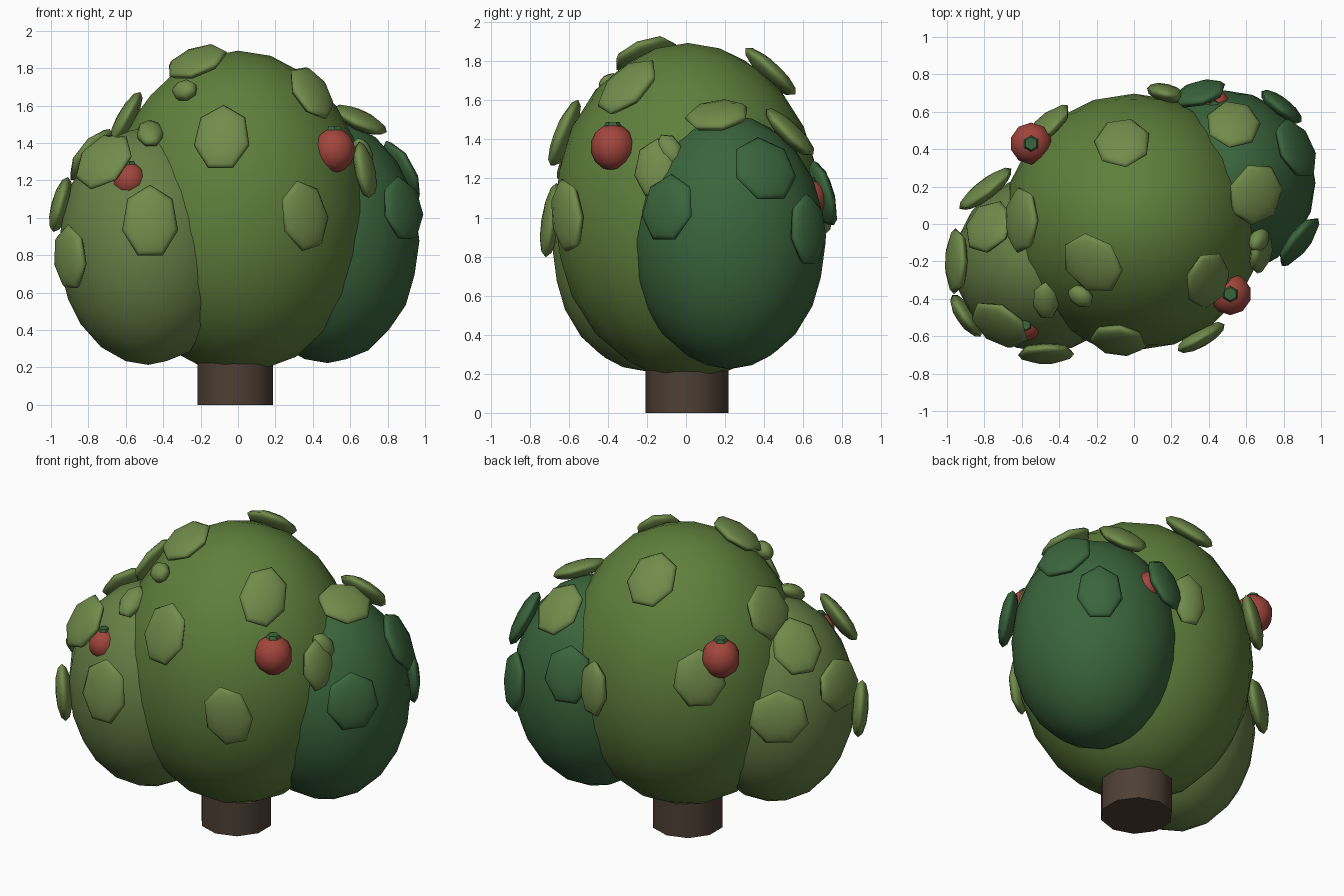
import bpy, math
from mathutils import Vector, Matrix

if "Cube" in bpy.data.objects:
    bpy.data.objects.remove(bpy.data.objects["Cube"])


def mat(name, rgb):
    m = bpy.data.materials.new(name)
    m.diffuse_color = (*rgb, 1)
    m.use_nodes = True
    m.node_tree.nodes["Principled BSDF"].inputs["Base Color"].default_value = m.diffuse_color
    return m


GREEN = mat("green", (0.115, 0.215, 0.045))
LIGHT = mat("light_green", (0.135, 0.215, 0.06))
DARK = mat("dark_green", (0.042, 0.13, 0.045))
LEAF = mat("leaf_green", (0.165, 0.26, 0.07))
RED = mat("berry_red", (0.36, 0.06, 0.045))
BARK = mat("bark", (0.075, 0.05, 0.035))


def finish(name, material, angle=60):
    ob = bpy.context.object
    ob.name = name
    ob.data.materials.append(material)
    bpy.ops.object.shade_smooth_by_angle(angle=math.radians(angle))
    return ob


# Foliage masses: centre, radii
MASSES = {
    "main": ((0, 0.01, 1.03), (0.69, 0.68, 0.855), GREEN),
    "left": ((-0.48, -0.21, 0.85), (0.475, 0.47, 0.63), LIGHT),
    "right": ((0.48, 0.22, 0.875), (0.485, 0.49, 0.645), DARK),
}
for key, (c, r, m) in MASSES.items():
    bpy.ops.mesh.primitive_ico_sphere_add(subdivisions=3, radius=1.01, location=c)
    bpy.context.object.scale = r
    finish("foliage_" + key, m)

# Trunk
bpy.ops.mesh.primitive_cylinder_add(vertices=10, radius=0.213, depth=0.6, location=(-0.015, 0.005, 0.3))
finish("trunk", BARK, 40)


# Leaf pads lying on the surface of a foliage mass
def leaf(i, key, pos, w, l, roll=0, m=LEAF, lift=1.045):
    c, r, _ = MASSES[key]
    c = Vector(c)
    d = Vector(pos) - c
    k = Vector([d[j] / r[j] for j in range(3)]).length
    p = c + d * (lift / k)
    n = Vector([d[j] / r[j] ** 2 for j in range(3)]).normalized()
    side = Vector((0, 0, 1)).cross(n).normalized()
    rot = Matrix((side, n.cross(side), n)).transposed().to_4x4()
    bpy.ops.mesh.primitive_uv_sphere_add(segments=7, ring_count=6, radius=0.5)
    ob = finish(f"leaf_{i}", m, 50)
    ob.matrix_world = (Matrix.Translation(p) @ rot @ Matrix.Rotation(math.radians(roll), 4, 'Z')
                       @ Matrix.Diagonal((w * 1.06, l * 1.06, 0.10, 1)))


LEAVES = [
    ("main", (-0.08, -0.58, 1.40), 0.29, 0.36),
    ("main", (0.34, -0.58, 1.01), 0.27, 0.37, 15),
    ("main", (-0.22, -0.21, 1.83), 0.34, 0.31),
    ("main", (0.38, -0.29, 1.65), 0.27, 0.36, -25),
    ("main", (-0.28, -0.38, 1.67), 0.14, 0.12),
    ("main", (-0.61, 0.02, 1.53), 0.34, 0.32),
    ("main", (-0.06, 0.42, 1.72), 0.29, 0.34),
    ("right", (0.65, 0.16, 1.52), 0.32, 0.30, 0, LEAF, 1.07),
    ("right", (0.53, 0.53, 1.43), 0.28, 0.33, 0, LEAF, 1.08),
    ("main", (-0.45, 0.51, 1.24), 0.30, 0.34),
    ("main", (0.17, 0.70, 1.08), 0.20, 0.34),
    ("main", (0.71, -0.16, 1.26), 0.22, 0.30),
    ("main", (0.72, -0.09, 1.37), 0.12, 0.18, 30),
    ("left", (-0.69, -0.50, 1.25), 0.32, 0.34, -30, LEAF, 1.12),
    ("left", (-0.47, -0.70, 0.98), 0.29, 0.38),
    ("left", (-0.88, -0.48, 0.79), 0.26, 0.34, 0, LEAF, 1.07),
    ("left", (-0.94, -0.20, 1.06), 0.34, 0.30),
    ("left", (-0.77, -0.02, 1.32), 0.29, 0.34, 0, LEAF, 1.07),
    ("left", (-0.78, 0.17, 0.95), 0.34, 0.32, 0, LEAF, 1.08),
    ("left", (-0.47, -0.40, 1.42), 0.14, 0.22),
    ("right", (0.35, 0.70, 1.12), 0.28, 0.34, 0, DARK, 1.08),
    ("right", (0.76, 0.59, 0.93), 0.26, 0.36, 0, DARK),
    ("right", (0.84, 0.39, 1.22), 0.33, 0.35, 0, DARK, 1.05),
    ("right", (0.89, -0.10, 1.05), 0.31, 0.34, 0, DARK, 1.08),
]
for i, spec in enumerate(LEAVES):
    leaf(i, *spec)

# Berries with a small green cap
BERRIES = [(0.515, -0.375, 1.36, 0.115), (-0.58, -0.54, 1.20, 0.09),
           (-0.55, 0.43, 1.37, 0.115), (0.43, 0.63, 1.10, 0.09)]
for i, (x, y, z, r) in enumerate(BERRIES):
    bpy.ops.mesh.primitive_uv_sphere_add(segments=10, ring_count=7, radius=r, location=(x, y, z))
    bpy.context.object.scale.z = 1.04
    finish(f"berry_{i}", RED)
    bpy.ops.mesh.primitive_cone_add(vertices=6, radius1=r * 0.4, radius2=r * 0.3, depth=0.025,
                                    location=(x, y, z + r * 1.02))
    finish(f"berry_cap_{i}", DARK, 30)
